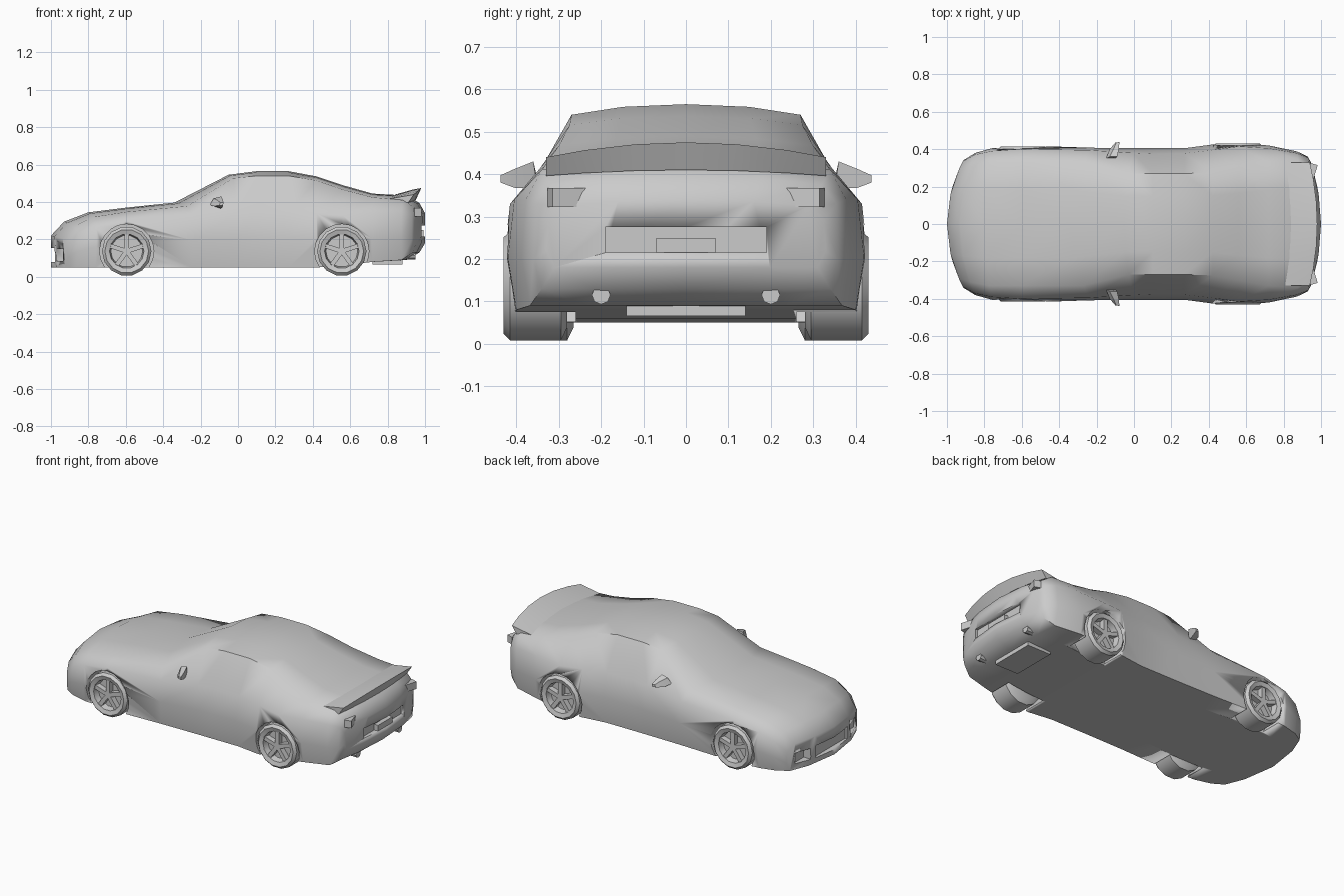
import bpy, bmesh, math
from mathutils import Matrix

if "Cube" in bpy.data.objects:
    bpy.data.objects.remove(bpy.data.objects["Cube"])


def make_object(name, bm, angle=40):
    bmesh.ops.remove_doubles(bm, verts=bm.verts, dist=0.0005)
    bmesh.ops.recalc_face_normals(bm, faces=bm.faces)
    mesh = bpy.data.meshes.new(name)
    bm.to_mesh(mesh)
    bm.free()
    ob = bpy.data.objects.new(name, mesh)
    bpy.context.collection.objects.link(ob)
    bpy.ops.object.select_all(action='DESELECT')
    ob.select_set(True)
    bpy.context.view_layer.objects.active = ob
    bpy.ops.object.shade_smooth_by_angle(angle=math.radians(angle))
    return ob


def box(bm, x, y, z):
    # axis-aligned box from three (low, high) ranges
    m = Matrix.Translation([(a + b) / 2 for a, b in (x, y, z)])
    s = Matrix.Diagonal([b - a for a, b in (x, y, z)] + [1])
    return bmesh.ops.create_cube(bm, size=1, matrix=m @ s)['verts']


def cyl(bm, centre, r, depth, axis, n):
    rot = Matrix.Rotation(math.pi / 2, 4, axis)
    bmesh.ops.create_cone(bm, cap_ends=True, segments=n, radius1=r, radius2=r,
                          depth=depth, matrix=Matrix.Translation(centre) @ rot)


def loft(bm, rings, closed):
    # skin successive rows of points
    rows = [[bm.verts.new(p) for p in r] for r in rings]
    for a, b in zip(rows, rows[1:]):
        n = len(a)
        for i in range(n if closed else n - 1):
            j = (i + 1) % n
            bm.faces.new((a[i], a[j], b[j], b[i]))
    return rows


WHEELS = [(-0.595, 0.415), (0.555, 0.43)]   # x, outer face y
WHEEL_R, WHEEL_Z = 0.132, 0.137

# Body: x, bow, bottom z, width, shoulder y/z, top edge y/z, centre z
STATIONS = [
    (-1.00, .12, .05, .34, .335, .17, .29, .205, .22),
    (-0.93, .09, .05, .38, .37, .23, .31, .27, .295),
    (-0.80, .04, .05, .405, .39, .27, .33, .32, .345),
    (-0.60, .00, .05, .42, .40, .30, .33, .347, .37),
    (-0.34, .10, .05, .408, .395, .32, .33, .378, .397),
    (-0.05, .05, .05, .405, .38, .345, .27, .527, .546),
    (0.10, 0, .05, .405, .375, .35, .27, .54, .565),
    (0.27, 0, .05, .405, .378, .35, .27, .54, .565),
    (0.42, 0, .05, .425, .395, .34, .275, .515, .537),
    (0.56, 0, .06, .43, .415, .33, .30, .467, .49),
    (0.72, 0, .08, .42, .405, .34, .33, .425, .445),
    (0.90, -.03, .09, .388, .378, .34, .34, .41, .435),
    (0.97, -.05, .13, .36, .355, .33, .32, .375, .395),
    (1.00, -.08, .18, .33, .325, .29, .29, .325, .34),
]
bm = bmesh.new()
for side in (1, -1):
    rings = []
    for x, bow, zb, w, ws, zs, wt, zt, zc in STATIONS:
        half = [(0, zb), (w * .6, zb), (w - .02, zb), (w, max(.6 * zs, zb + .04)),
                (ws, zs), (wt, zt), (wt * .55, zt + .75 * (zc - zt)), (0, zc)]
        rings.append([(x + bow * (y / .4) ** 2, y * side, z) for y, z in half])
    rows = loft(bm, rings, False)
    for r in (rows[0], rows[-1]):
        for q in ((0, 1, 6, 7), (1, 2, 5, 6), (2, 3, 4, 5)):
            bm.faces.new([r[i] for i in q])
body = make_object("car_body", bm, 50)

# Cutters: wheel arches, front intakes, rear plate recess
bm = bmesh.new()
for s in (1, -1):
    for x, _ in WHEELS:
        cyl(bm, (x, s * .39, WHEEL_Z), .145, .26, 'X', 20)
    box(bm, (-1.05, -.925), sorted((s * .19, s * .29)), (.085, .15))
box(bm, (-1.05, -.965), (-.15, .15), (.08, .155))
box(bm, (.965, 1.05), (-.19, .19), (.215, .275))
cutter = make_object("body_cutter", bm)
cutter.hide_render = True
cutter.hide_set(True)
mod = body.modifiers.new("cut", 'BOOLEAN')
mod.object = cutter
mod.operation = 'DIFFERENCE'
mod.solver = 'EXACT'

# Wheels: turned tyre and dished rim with five spokes
for label, (wx, face) in zip(("front", "rear"), WHEELS):
    bm = bmesh.new()
    prof = [(.001, -.15), (.10, -.15), (WHEEL_R, -.135), (WHEEL_R, -.015),
            (.117, 0), (.092, -.008), (.085, -.045), (.001, -.045)]
    for s in (1, -1):
        n = 14
        loft(bm, [[(wx + r * math.cos(k * math.tau / n), s * (face + y),
                    WHEEL_Z + r * math.sin(k * math.tau / n)) for k in range(n)]
                  for r, y in prof], True)
        for k in range(5):
            spoke = box(bm, (-.012, .012), (-.018, .018), (0, .09))
            m = (Matrix.Translation((wx, s * (face - .03), WHEEL_Z))
                 @ Matrix.Rotation(k * math.tau / 5, 4, 'Y'))
            bmesh.ops.transform(bm, matrix=m, verts=spoke)
    make_object(label + "_wheels", bm, 35)

# Rear spoiler: bowed wedge profile swept across the tail
bm = bmesh.new()
rings = []
for y in (-.33, -.24, -.12, 0, .12, .24, .33):
    t = (y / .33) ** 2
    lift = -.035 * t
    rings.append([(x - .04 * t, y, z + lift * k) for x, z, k in
                  ((.84, .44, .7), (.94, .468, 1), (.98, .475, 1), (.95, .41, .4))])
rows = loft(bm, rings, True)
for r in (rows[0], rows[-1]):
    bm.faces.new(r)
make_object("rear_spoiler", bm, 30)

# Door mirrors: thin pointed wedges
bm = bmesh.new()
for s in (1, -1):
    rings = [[(-.15, .35, .385), (-.10, .35, .365), (-.09, .36, .43), (-.13, .36, .42)],
             [(-.13, .40, .378), (-.085, .405, .368), (-.08, .405, .412), (-.11, .40, .41)],
             [(-.10, .435, .382), (-.08, .437, .38), (-.078, .438, .397), (-.095, .435, .397)]]
    rows = loft(bm, [[(x, s * y, z) for x, y, z in r] for r in rings], True)
    for r in (rows[0], rows[-1]):
        bm.faces.new(r)
make_object("door_mirrors", bm)

# Rear plate, tail lamps, exhaust pipes and lower valance
bm = bmesh.new()
box(bm, (.95, .992), (-.07, .07), (.185, .25))
make_object("rear_plate", bm)

bm = bmesh.new()
for s in (1, -1):
    lamp = box(bm, (-.03, .01), (-.06, .06), (-.022, .022))
    bmesh.ops.transform(bm, verts=lamp, matrix=Matrix.Translation((.955, s * .26, .345))
                        @ Matrix.Rotation(-s * .3, 4, 'Z'))
make_object("tail_lamps", bm)

bm = bmesh.new()
for s in (1, -1):
    cyl(bm, (.87, s * .2, .115), .022, .16, 'Y', 8)
make_object("exhaust_pipes", bm)

bm = bmesh.new()
box(bm, (.72, .88), (-.14, .14), (.065, .10))
make_object("rear_valance", bm)
